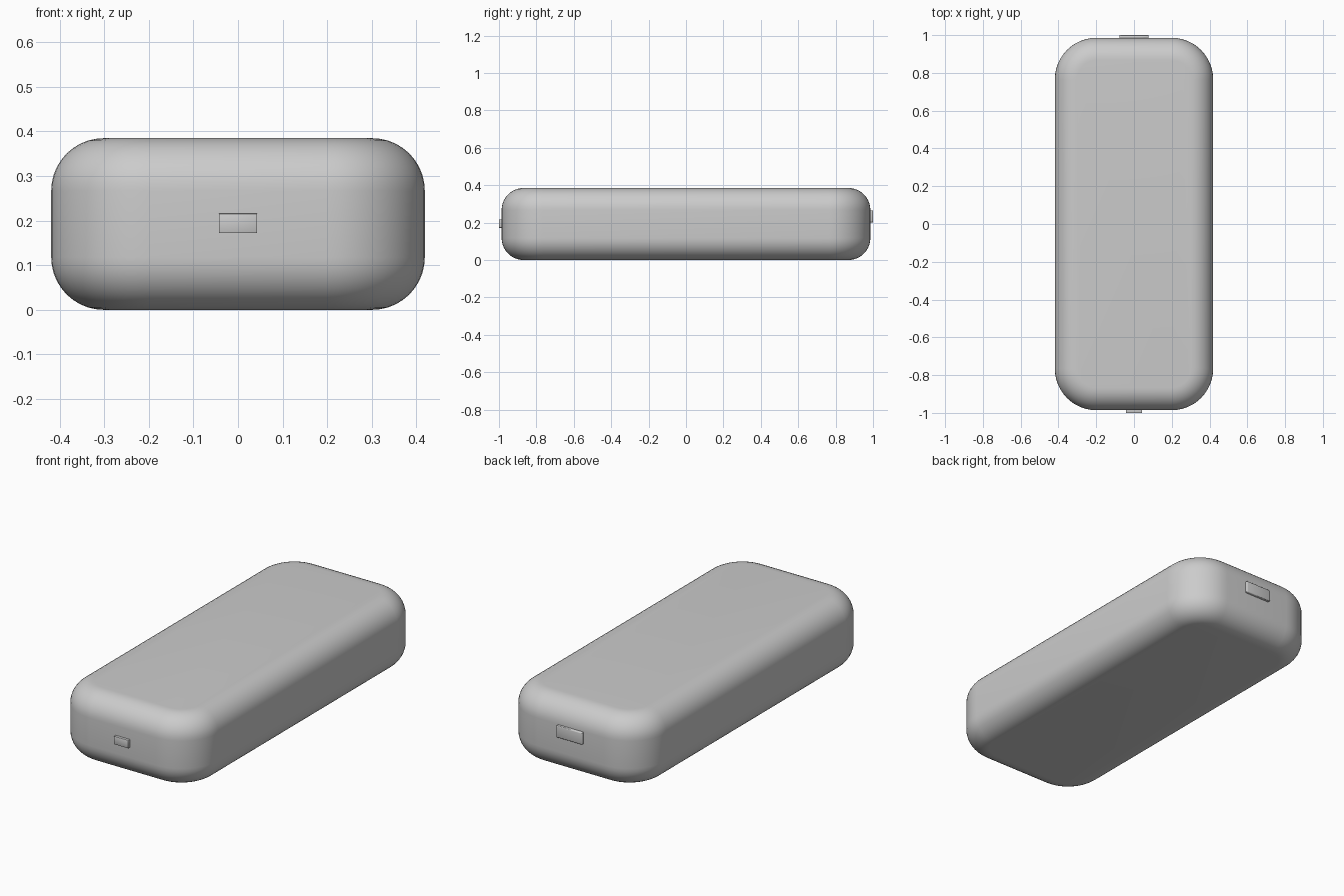
import bpy, bmesh, math
from mathutils import Matrix, Vector

if "Cube" in bpy.data.objects:
    bpy.data.objects.remove(bpy.data.objects["Cube"])


def box(name, x, y, z, side_r, side_seg, rim_r, rim_seg):
    """Box given by min/max pairs; rounds the upright corners, then top and bottom rims."""
    bm = bmesh.new()
    size = Vector((x[1] - x[0], y[1] - y[0], z[1] - z[0]))
    mid = Vector((sum(x), sum(y), sum(z))) / 2
    bmesh.ops.create_cube(bm, size=1, matrix=Matrix.Translation(mid) @ Matrix.Diagonal((*size, 1)))

    def flat(e):
        return abs(e.verts[0].co.z - e.verts[1].co.z) < 1e-5

    upright = [e for e in bm.edges if not flat(e)]
    bmesh.ops.bevel(bm, geom=upright, offset=side_r, segments=side_seg, profile=0.5, affect='EDGES')
    rims = [e for e in bm.edges if flat(e)]
    bmesh.ops.bevel(bm, geom=rims, offset=rim_r, segments=rim_seg, profile=0.5, affect='EDGES')
    bmesh.ops.recalc_face_normals(bm, faces=bm.faces)
    mesh = bpy.data.meshes.new(name)
    bm.to_mesh(mesh)
    bm.free()
    ob = bpy.data.objects.new(name, mesh)
    bpy.context.collection.objects.link(ob)
    bpy.ops.object.select_all(action='DESELECT')
    bpy.context.view_layer.objects.active = ob
    ob.select_set(True)
    bpy.ops.object.shade_smooth_by_angle(angle=math.radians(30))
    return ob


# Rounded case
box("case", (-0.419, 0.419), (-0.986, 0.986), (0, 0.385), 0.22, 12, 0.118, 10)
# Small front port and wider back button, both slightly proud of the case
box("front_port", (-0.043, 0.043), (-1.0, -0.95), (0.172, 0.216), 0.002, 2, 0.002, 2)
box("back_button", (-0.078, 0.078), (0.95, 1.0), (0.2, 0.265), 0.005, 3, 0.005, 3)
